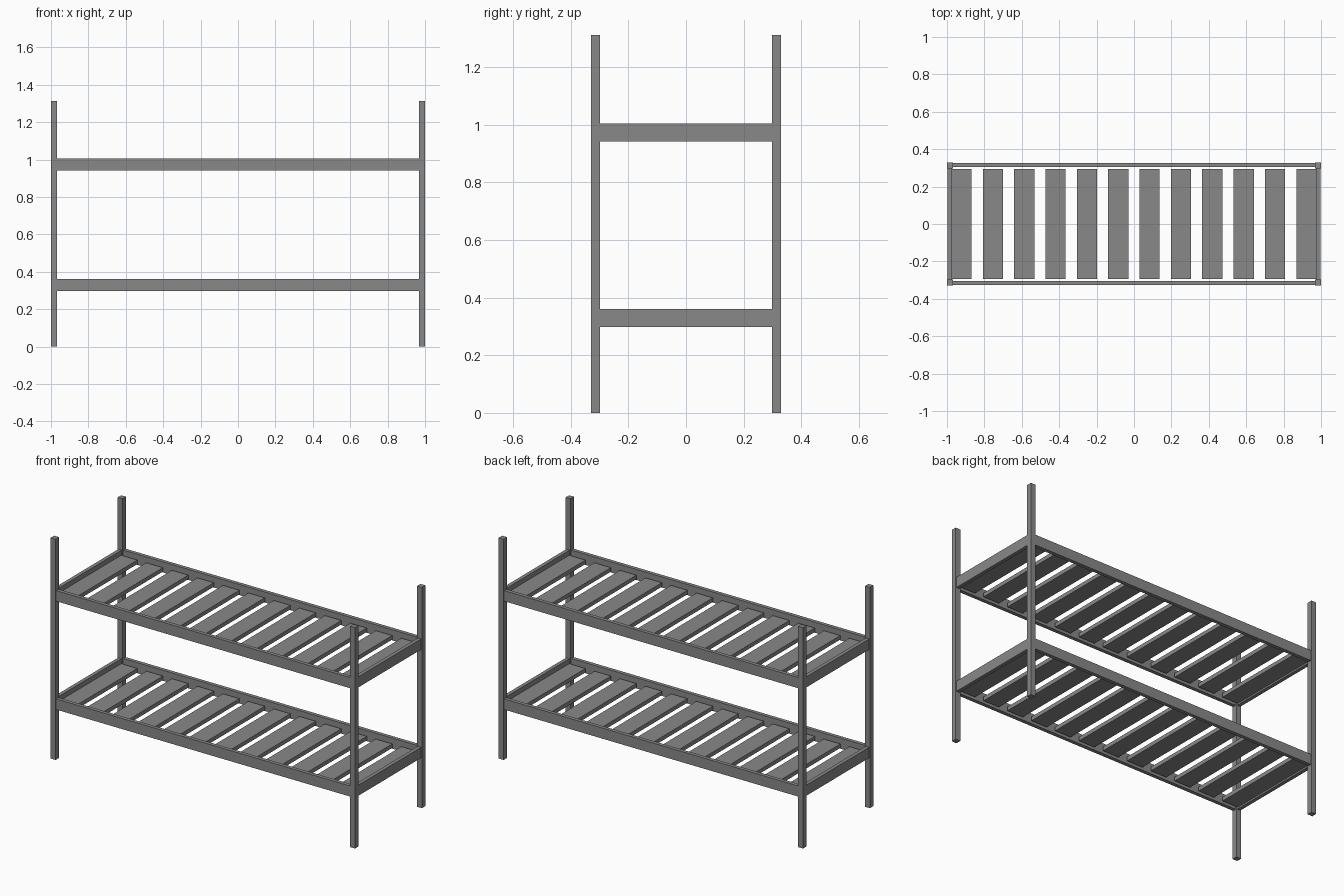
import bpy

if "Cube" in bpy.data.objects:
    bpy.data.objects.remove(bpy.data.objects["Cube"])

steel = bpy.data.materials.new("grey_metal")
steel.diffuse_color = (0.25, 0.25, 0.25, 1)
steel.use_nodes = True
steel.node_tree.nodes["Principled BSDF"].inputs["Base Color"].default_value = steel.diffuse_color


def box(name, x0, x1, y0, y1, z0, z1):
    bpy.ops.mesh.primitive_cube_add(
        size=1, location=((x0 + x1) / 2, (y0 + y1) / 2, (z0 + z1) / 2))
    ob = bpy.context.object
    ob.name = name
    ob.scale = (x1 - x0, y1 - y0, z1 - z0)
    bpy.ops.object.transform_apply(location=False, rotation=False, scale=True)
    ob.data.materials.append(steel)
    return ob


HX, HY, POST = 1.0, 0.33, 0.032
INSET, RAIL = 0.004, 0.022      # rail set back from post face, rail thickness

# four corner posts
for sx in (-1, 1):
    for sy in (-1, 1):
        xs = sorted((sx * HX, sx * (HX - POST)))
        ys = sorted((sy * HY, sy * (HY - POST)))
        box("corner_post", *xs, *ys, 0, 1.312)

# two bunk levels
for level, z0 in (("lower", 0.298), ("upper", 0.942)):
    z1 = z0 + 0.063
    for s in (-1, 1):
        # long side rails
        ys = sorted((s * (HY - INSET), s * (HY - INSET - RAIL)))
        box(level + "_side_rail", -HX + POST, HX - POST, *ys, z0, z1)
        # short end rails
        xs = sorted((s * (HX - INSET), s * (HX - INSET - RAIL)))
        box(level + "_end_rail", *xs, -HY + POST, HY - POST, z0, z1)
    # twelve cross slats
    for i in range(12):
        x = -0.922 + i * 0.1676
        box(level + "_slat", x - 0.054, x + 0.054, -0.295, 0.295, z0 + 0.01, z0 + 0.034)
